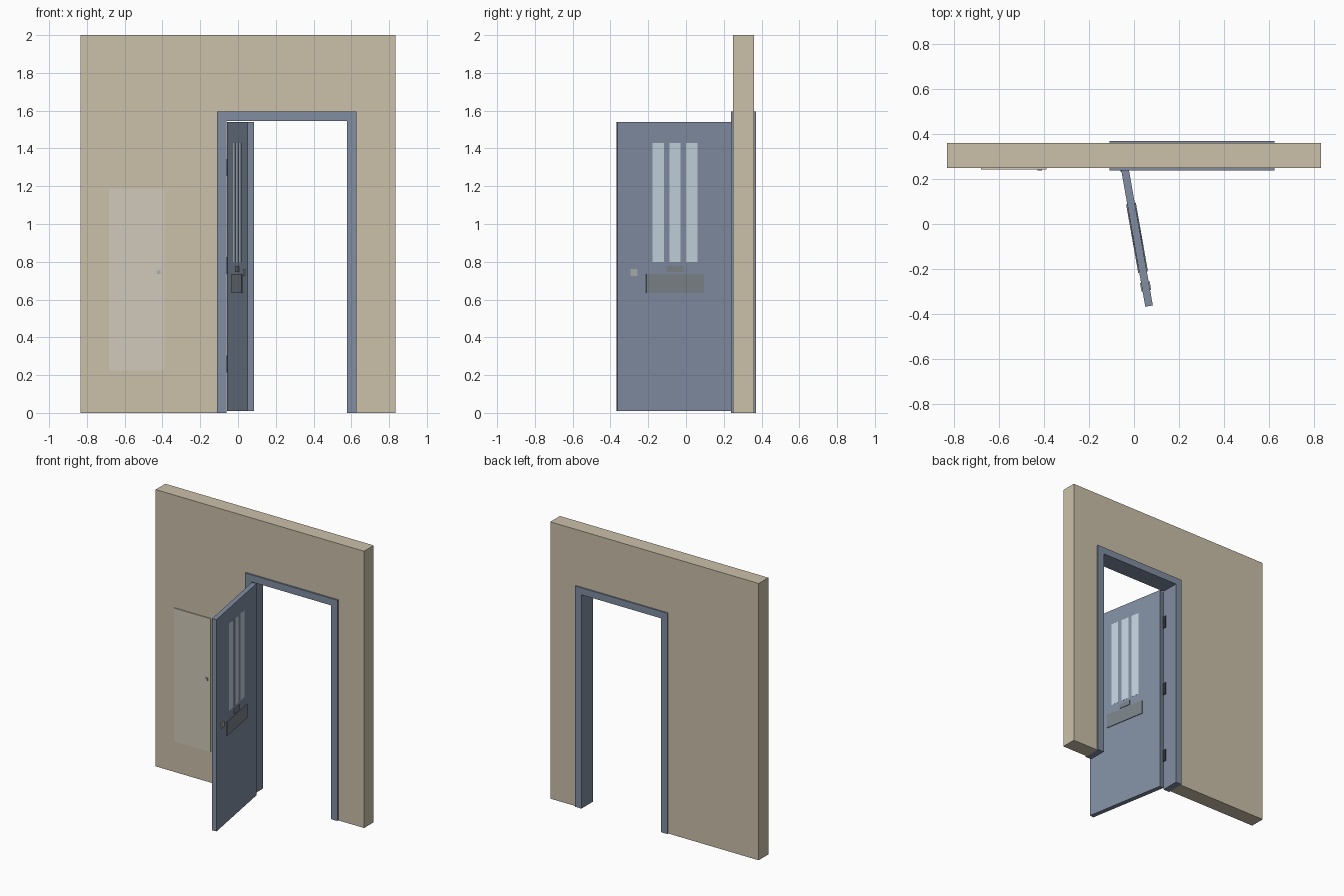
import bpy, bmesh
from math import radians
from mathutils import Matrix

if "Cube" in bpy.data.objects:
    bpy.data.objects.remove(bpy.data.objects["Cube"])


def material(name, rgb):
    m = bpy.data.materials.new(name)
    m.use_nodes = True
    m.diffuse_color = (*rgb, 1)
    m.node_tree.nodes["Principled BSDF"].inputs["Base Color"].default_value = (*rgb, 1)
    return m


plaster = material("plaster", (0.60, 0.53, 0.40))
paint = material("blue_paint", (0.22, 0.27, 0.36))
glass = material("pale_glass", (0.56, 0.66, 0.74))
panel = material("panel_paint", (0.63, 0.59, 0.49))
metal = material("brushed_metal", (0.20, 0.23, 0.25))
nickel = material("nickel", (0.42, 0.43, 0.43))
iron = material("dark_iron", (0.03, 0.035, 0.045))


def finish(name, bm, mat):
    bmesh.ops.recalc_face_normals(bm, faces=bm.faces)
    mesh = bpy.data.meshes.new(name)
    bm.to_mesh(mesh)
    bm.free()
    mesh.materials.append(mat)
    ob = bpy.data.objects.new(name, mesh)
    bpy.context.collection.objects.link(ob)
    return ob


def box(name, x, y, z, mat):
    """Box from its low and high limits on each axis."""
    bm = bmesh.new()
    bmesh.ops.create_cube(bm, size=1)
    for v in bm.verts:
        v.co = [lo + (c + 0.5) * (hi - lo) for c, (lo, hi) in zip(v.co, (x, y, z))]
    return finish(name, bm, mat)


def arch(name, outer, inner, y, mat):
    """Upside-down U around an opening; outer and inner are (left, right, top)."""
    (a, b, t), (c, d, h) = outer, inner
    outline = [(a, 0), (a, t), (b, t), (b, 0), (d, 0), (d, h), (c, h), (c, 0)]
    bm = bmesh.new()
    face = bm.faces.new([bm.verts.new((px, y[0], pz)) for px, pz in outline])
    new = bmesh.ops.extrude_face_region(bm, geom=[face])["geom"]
    moved = [g for g in new if isinstance(g, bmesh.types.BMVert)]
    bmesh.ops.translate(bm, verts=moved, vec=(0, y[1] - y[0], 0))
    return finish(name, bm, mat)


# Wall and door frame
opening = (-0.11, 0.627, 1.595)
arch("wall", (-0.833, 0.833, 2), opening, (0.25, 0.36), plaster)
arch("door_frame", opening, (-0.06, 0.577, 1.545), (0.238, 0.37), paint)

# Service panel with its small knob
box("service_panel", (-0.682, -0.39), (0.243, 0.25), (0.225, 1.187), panel)
box("service_panel_knob", (-0.43, -0.41), (0.238, 0.243), (0.735, 0.755), nickel)

# Door leaf, modelled closed with its hinge line at the local origin
width, thick = 0.618, 0.034
mid = width / 2
door = [box("door_leaf", (0, width), (0, thick), (0.01, 1.54), paint)]


def on_both_faces(name, x, depth, z, mat):
    for side, y in (("outer", (-depth, 0)), ("inner", (thick, thick + depth))):
        door.append(box(f"{side}_{name}", x, y, z, mat))


for i in (-1, 0, 1):
    c = mid + i * 0.09
    on_both_faces(f"window_pane_{i + 2}", (c - 0.03, c + 0.03), 0.001, (0.80, 1.43), glass)
on_both_faces("push_plate", (mid - 0.155, mid + 0.155), 0.005, (0.635, 0.735), metal)
on_both_faces("letter_slot", (mid - 0.045, mid + 0.045), 0.004, (0.745, 0.777), metal)
on_both_faces("lock_plate", (0.51, 0.549), 0.005, (0.725, 0.762), nickel)

# Swing the door open
swing = Matrix.Translation((-0.057, 0.24, 0)) @ Matrix.Rotation(radians(-80), 4, "Z")
for ob in door:
    ob.data.transform(swing)

# Hinges
for i, z in enumerate((0.26, 0.78, 1.30), 1):
    box(f"hinge_{i}", (-0.061, -0.055), (0.234, 0.265), (z - 0.045, z + 0.045), iron)
